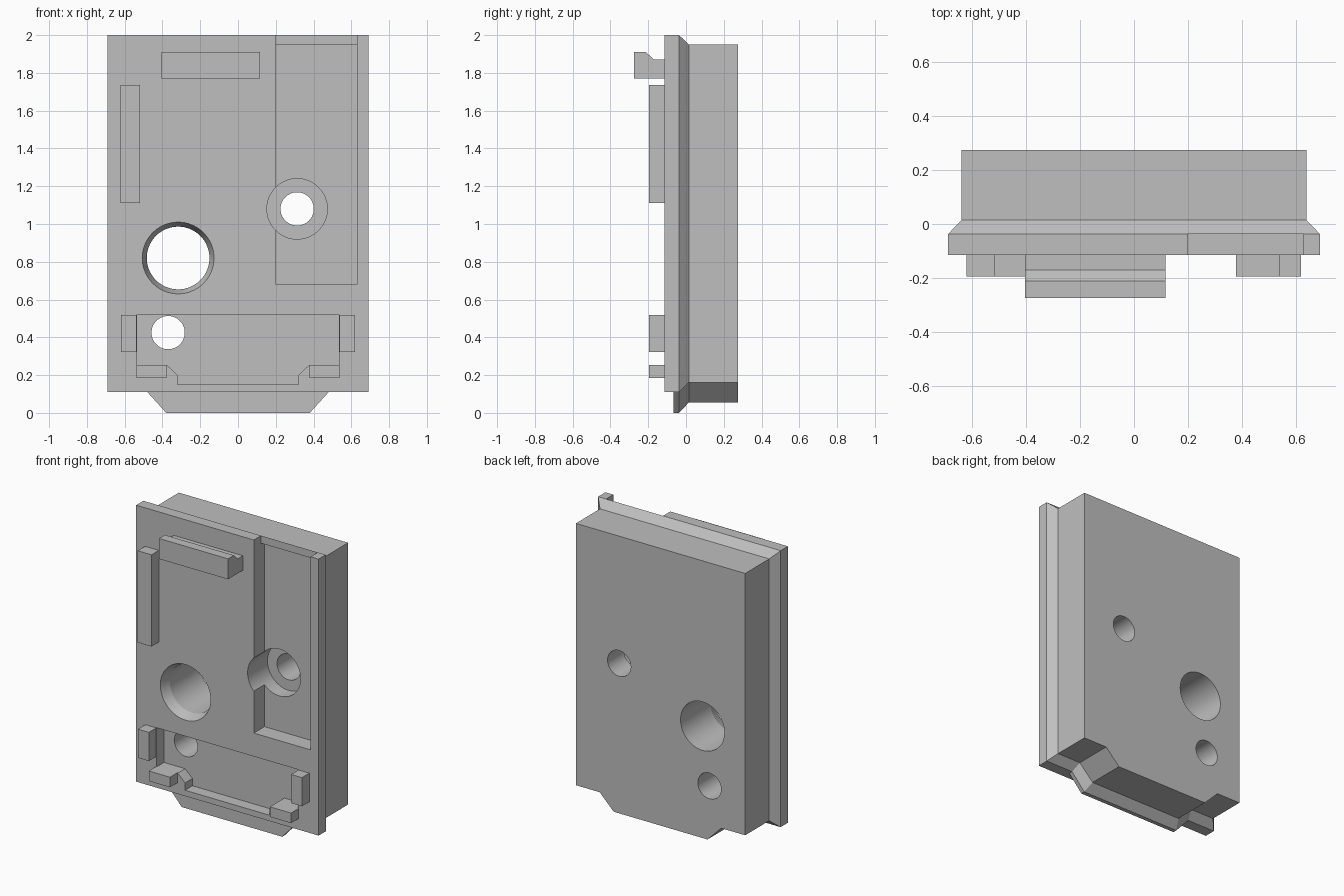
import bpy
import bmesh
from math import cos, sin, tau, radians

if "Cube" in bpy.data.objects:
    bpy.data.objects.remove(bpy.data.objects["Cube"])

grey = bpy.data.materials.new("plain_grey")
grey.use_nodes = True
COLOUR = (0.52, 0.52, 0.52, 1)
grey.diffuse_color = COLOUR
grey.node_tree.nodes["Principled BSDF"].inputs["Base Color"].default_value = COLOUR


def loft(name, rings):
    """Skin a closed solid through rings of 3D points."""
    bm = bmesh.new()
    loops = [[bm.verts.new(p) for p in ring] for ring in rings]
    n = len(loops[0])
    for a, b in zip(loops, loops[1:]):
        for i in range(n):
            j = (i + 1) % n
            bm.faces.new((a[i], a[j], b[j], b[i]))
    bm.faces.new(loops[0])
    bm.faces.new(loops[-1])
    bmesh.ops.remove_doubles(bm, verts=bm.verts, dist=1e-4)
    bmesh.ops.recalc_face_normals(bm, faces=bm.faces)
    mesh = bpy.data.meshes.new(name)
    bm.to_mesh(mesh)
    bm.free()
    mesh.materials.append(grey)
    obj = bpy.data.objects.new(name, mesh)
    bpy.context.collection.objects.link(obj)
    return obj


def at_y(outline, y):
    return [(x, y, z) for x, z in outline]


def prism(name, outline, y0, y1):
    return loft(name, [at_y(outline, y0), at_y(outline, y1)])


def box(name, x0, x1, y0, y1, z0, z1):
    return prism(name, [(x0, z0), (x1, z0), (x1, z1), (x0, z1)], y0, y1)


def circle(x, z, r, sides=64):
    return [(x + r * cos(tau * i / sides), z + r * sin(tau * i / sides))
            for i in range(sides)]


def panel_outline(half, top, base, neck, tip, tip_z):
    """Rectangle with a tapered tab along the bottom edge."""
    right = [(tip, tip_z), (neck, base), (half, base), (half, top)]
    return right + [(-x, z) for x, z in reversed(right)]


def cut(target, cutter):
    cutter.hide_render = True
    mod = target.modifiers.new("cut", "BOOLEAN")
    mod.operation = "DIFFERENCE"
    mod.solver = "EXACT"
    mod.object = cutter
    bpy.context.view_layer.objects.active = target
    bpy.ops.object.modifier_apply(modifier=mod.name)
    bpy.data.objects.remove(cutter)


# Body: front plate, bottom tab, chamfer and back block
plate = panel_outline(0.69, 2.0, 0.11, 0.48, 0.38, 0.11)
flange = panel_outline(0.69, 2.0, 0.11, 0.48, 0.38, 0.0)
block = panel_outline(0.64, 1.95, 0.16, 0.46, 0.355, 0.055)
body = loft("body", [at_y(plate, -0.115), at_y(plate, -0.065),
                     at_y(flange, -0.065), at_y(flange, -0.037),
                     at_y(block, 0.015), at_y(block, 0.275)])

# Tall side pocket, open through the top of the plate
cut(body, box("pocket_mouth", 0.2, 0.63, -0.3, -0.037, 0.68, 2.1))
cut(body, box("pocket", 0.2, 0.63, -0.3, 0.0, 0.68, 1.948))

# Shallow lower recess with stepped corners
half = [(0.32, 0.15), (0.32, 0.2), (0.375, 0.252), (0.535, 0.252), (0.535, 0.52)]
cut(body, prism("recess", half + [(-x, z) for x, z in reversed(half)], -0.3, -0.035))

# Counterbored hole, plain hole and tapered large hole
cut(body, prism("counterbore", circle(0.313, 1.08, 0.16), -0.3, 0.1))
for x, z in ((0.313, 1.08), (-0.37, 0.425)):
    cut(body, prism("hole", circle(x, z, 0.088), -0.3, 0.4))
mouth = circle(-0.317, 0.82, 0.19)
bore = circle(-0.317, 0.82, 0.166)
cut(body, loft("large_hole", [at_y(mouth, -0.3), at_y(mouth, -0.115),
                              at_y(bore, -0.045), at_y(bore, 0.4)]))

# Raised ribs on the front
FRONT, BACK = -0.195, -0.11
box("side_rib", -0.622, -0.518, FRONT, BACK, 1.11, 1.737)
for side, s in (("left", 1), ("right", -1)):
    x0, x1, x2 = sorted((s * 0.378, s * 0.538, s * 0.62))
    lug, clip = ((x0, x1), (x1, x2)) if s > 0 else ((x1, x2), (x0, x1))
    box(side + "_clip", *clip, FRONT, BACK, 0.322, 0.518)
    box(side + "_lug", *lug, FRONT, BACK, 0.185, 0.254)

# Hooked bar near the top
hook = [(-0.275, 1.77), (-0.275, 1.91), (-0.212, 1.91),
        (-0.17, 1.87), (BACK, 1.87), (BACK, 1.77)]
loft("hook_bar", [[(x, y, z) for y, z in hook] for x in (-0.405, 0.117)])

# Smooth bores, crisp edges
bpy.ops.object.select_all(action="DESELECT")
body.select_set(True)
bpy.context.view_layer.objects.active = body
bpy.ops.object.shade_smooth_by_angle(angle=radians(15))
